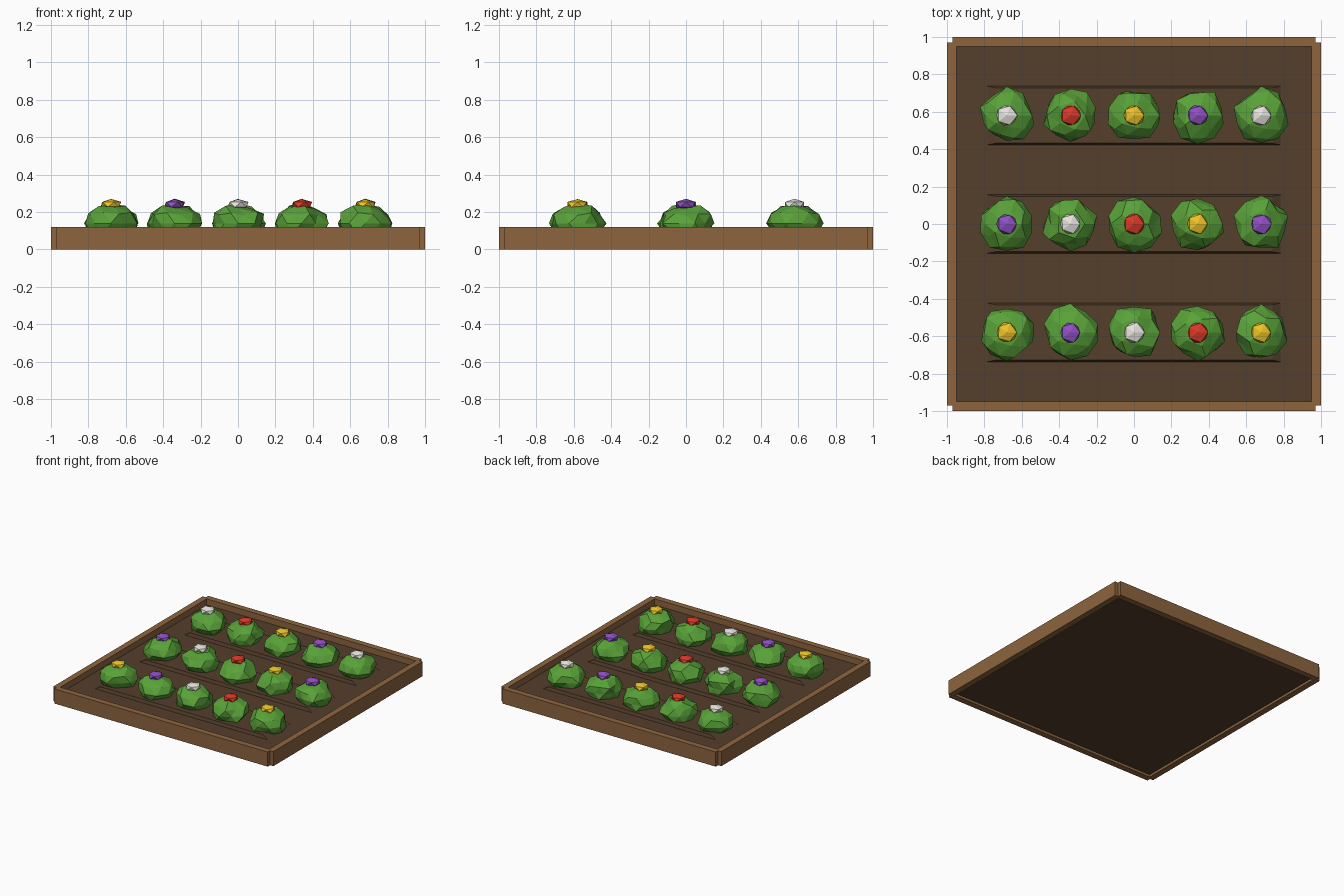
import bpy, bmesh, random
from mathutils import Vector

if "Cube" in bpy.data.objects:
    bpy.data.objects.remove(bpy.data.objects["Cube"])

random.seed(4)


def material(name, rgb):
    m = bpy.data.materials.new(name)
    m.diffuse_color = (*rgb, 1)
    m.use_nodes = True
    m.node_tree.nodes["Principled BSDF"].inputs["Base Color"].default_value = m.diffuse_color
    return m


wood = material("wood", (0.27, 0.13, 0.05))
soil_mat = material("soil", (0.09, 0.05, 0.025))
leaf = material("leaf", (0.10, 0.36, 0.04))
petals = [material("yellow_petal", (0.85, 0.55, 0.02)),
          material("purple_petal", (0.28, 0.08, 0.55)),
          material("white_petal", (0.80, 0.77, 0.72)),
          material("red_petal", (0.70, 0.04, 0.02))]


def finish(bm, name, mat):
    mesh = bpy.data.meshes.new(name)
    bm.to_mesh(mesh)
    bm.free()
    mesh.materials.append(mat)
    obj = bpy.data.objects.new(name, mesh)
    bpy.context.collection.objects.link(obj)
    return obj


def box(name, lo, hi, mat, taper=1.0):
    lo, hi = Vector(lo), Vector(hi)
    mid, size = (lo + hi) / 2, hi - lo
    bm = bmesh.new()
    bmesh.ops.create_cube(bm, size=1)
    for v in bm.verts:
        k = taper if v.co.z > 0 else 1.0
        v.co = mid + Vector((v.co.x * size.x * k, v.co.y * size.y * k, v.co.z * size.z))
    return finish(bm, name, mat)


def blob(name, centre, scale, subdiv, jitter, mat):
    bm = bmesh.new()
    bmesh.ops.create_icosphere(bm, subdivisions=subdiv, radius=1)
    for v in bm.verts:
        k = 1 + random.uniform(-jitter, jitter)
        v.co = Vector(centre) + Vector(v.co[i] * scale[i] * k for i in range(3))
    return finish(bm, name, mat)


# Frame boards, leaving small notches at the corners
for label, s in (("front", -1), ("back", 1)):
    y = sorted((s * 0.95, s))
    box(label + "_board", (-0.97, y[0], 0), (0.97, y[1], 0.12), wood)
for label, s in (("left", -1), ("right", 1)):
    x = sorted((s * 0.95, s))
    box(label + "_board", (x[0], -0.97, 0), (x[1], 0.97, 0.12), wood)

# Soil bed
box("soil_bed", (-0.95, -0.95, 0.02), (0.95, 0.95, 0.07), soil_mat)

# Planted rows: tapered ridge with five bushes, each topped by a flower
for r, y in enumerate((-0.58, 0, 0.58)):
    box(f"soil_ridge_{r}", (-0.8, y - 0.16, 0.06), (0.8, y + 0.16, 0.095), soil_mat, 0.925)
    for c in range(5):
        x = (c - 2) * 0.34
        blob(f"bush_{r}_{c}", (x, y, 0.14), (0.14, 0.14, 0.10), 2, 0.12, leaf)
        blob(f"flower_{r}_{c}", (x, y, 0.24), (0.06, 0.06, 0.03), 1, 0.06, petals[(r + c) % 4])
